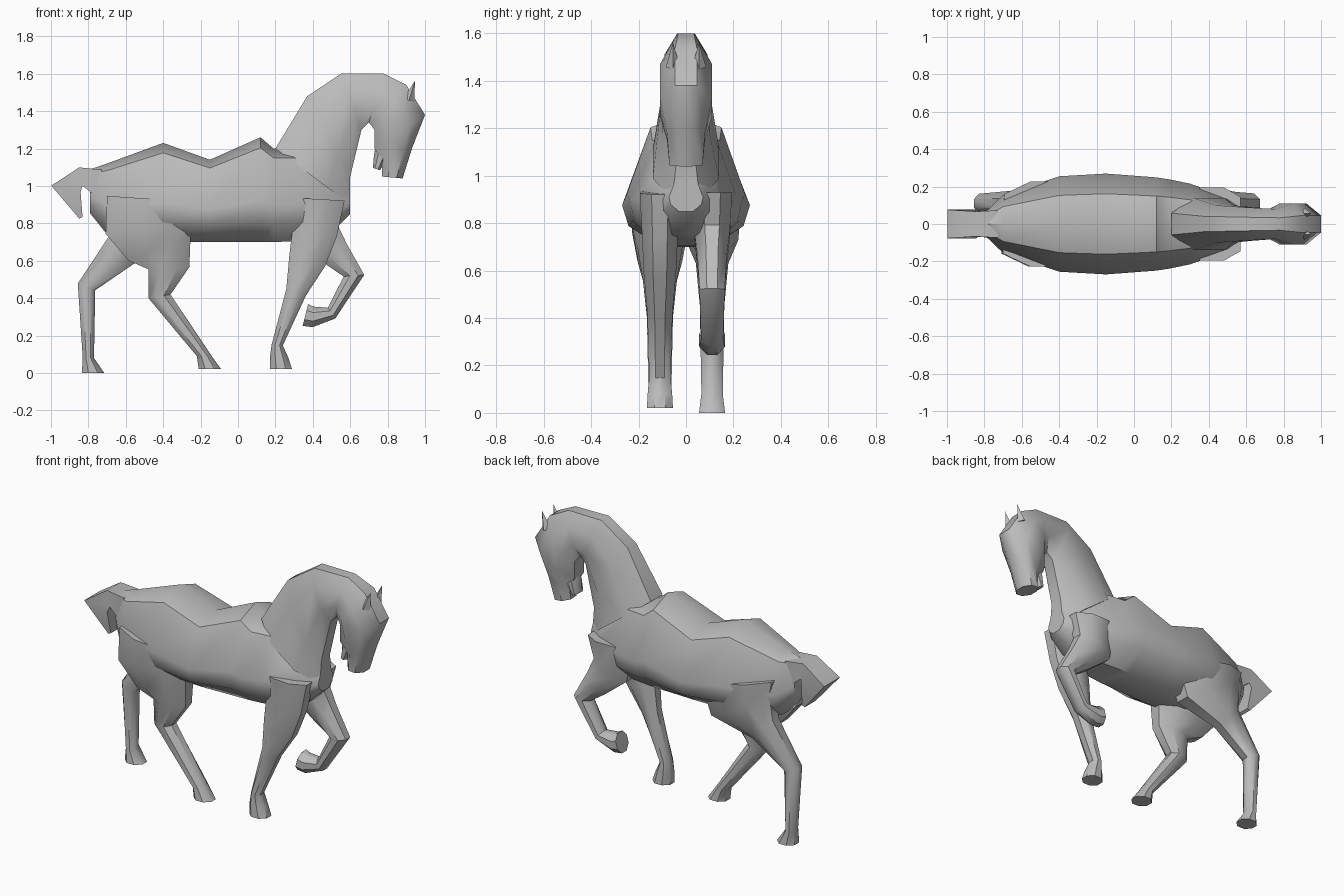
import bpy
import bmesh
import math
from mathutils import Matrix, Vector

if "Cube" in bpy.data.objects:
    bpy.data.objects.remove(bpy.data.objects["Cube"], do_unlink=True)


def make_material(name, colour):
    material = bpy.data.materials.new(name)
    material.use_nodes = True
    material.diffuse_color = colour
    shader = next(node for node in material.node_tree.nodes if node.type == "BSDF_PRINCIPLED")
    shader.inputs["Base Color"].default_value = colour
    return material


GREY = make_material("plain grey", (.5, .5, .5, 1))
SHARP_ANGLE = math.radians(40)
HOOF_LEVEL = .1


def polygon_section(sides):
    """Even-sided polygon as (fraction across the ring, share of half width)."""
    step = math.tau / sides
    reach = math.cos(step / 2)
    angles = [step * (index + .5) for index in range(sides)]
    return [(.5 - math.cos(angle) / reach / 2, math.sin(angle) / reach) for angle in angles]


def barrel_section():
    """Egg-shaped trunk section with a ridged back and a flat belly."""
    half = [(.1, .6), (.6, 1), (.8, .9), (1, .4)]
    mirrored = [(across, -share) for across, share in reversed(half)]
    return [(0, 0)] + half + mirrored


def finish(name, bm):
    """Turn a bmesh into a shaded, coloured object."""
    bmesh.ops.recalc_face_normals(bm, faces=bm.faces)
    mesh = bpy.data.meshes.new(name)
    bm.to_mesh(mesh)
    bm.free()
    mesh.materials.append(GREY)
    mesh.shade_smooth()
    mesh.set_sharp_from_angle(angle=SHARP_ANGLE)
    part = bpy.data.objects.new(name, mesh)
    bpy.context.scene.collection.objects.link(part)


def loft(name, section, rings, centre_y=0):
    """Skin rings given as (edge x, edge z, other edge x, other edge z, half width)."""
    bm = bmesh.new()
    loops = []
    for start_x, start_z, end_x, end_z, half_width in rings:
        start = Vector((start_x, centre_y, start_z))
        end = Vector((end_x, centre_y, end_z))
        sideways = Vector((0, half_width, 0))
        loops.append([bm.verts.new(start.lerp(end, across) + sideways * share)
                      for across, share in section])
    for lower, upper in zip(loops, loops[1:]):
        for index in range(len(section)):
            before = index - 1
            bm.faces.new((lower[before], lower[index], upper[index], upper[before]))
    bm.faces.new(loops[0])
    bm.faces.new(loops[-1])
    finish(name, bm)


def limb(name, joints, centre_y=0, sides=8, girth=.035):
    """Loft along joints (x, z, radius), mitring each bend and laying hooves flat."""
    points = [Vector((x, z)) for x, z, radius in joints]
    directions = [(after - before).normalized() for before, after in zip(points, points[1:])]
    incoming = [directions[0]] + directions
    outgoing = directions + [directions[-1]]
    rings = []
    for point, joint, arriving, leaving in zip(points, joints, incoming, outgoing):
        heading = (arriving + leaving).normalized()
        if point.y < HOOF_LEVEL:
            heading = Vector((0, -1))
        radius = joint[-1]
        across = Vector((-heading.y, heading.x)) * radius
        rings.append((*(point - across), *(point + across), girth + radius / 3))
    loft(name, polygon_section(sides), rings, centre_y)


def trunk_ring(x, top):
    """Trunk narrows elliptically and the belly lifts towards chest and rump."""
    middle = -.2
    length = .83 if x > middle else .61
    offset = (x - middle) / length
    half_width = .27 * math.sqrt(1 - offset ** 2)
    belly = .7 + .2 * offset ** 8
    return x, top, x, belly, half_width


# Trunk: the back line from tail root over croup, saddle and withers to the chest
back_line = [(-.79, 1.09), (-.7, 1.12), (-.4, 1.23), (-.15, 1.14),
             (.12, 1.26), (.19, 1.2), (.3, 1.2), (.5, 1.1), (.6, 1)]
loft("trunk", barrel_section(), [trunk_ring(x, top) for x, top in back_line])

# Arched neck rising to the poll, then the head dropping to the muzzle
loft("neck_and_head", polygon_section(8), [
    (.2, 1.2, .6, .9, .14),
    (.37, 1.48, .6, 1.05, .1),
    (.55, 1.6, .66, 1.3, .09),
    (.78, 1.6, .7, 1.34, .08),
    (.9, 1.54, .73, 1.3, .11),
    (1, 1.38, .73, 1.2, .11),
    (.93, 1.2, .77, 1.13, .08),
    (.88, 1.04, .77, 1.05, .07),
])
limb("lower_jaw", [(.79, 1.25, .05), (.76, 1.15, .035), (.74, 1.09, .02)])

# Pointed ears
for label, side in (("left", 1), ("right", -1)):
    bm = bmesh.new()
    place = Matrix.Translation((.93, side * .055, 1.51)) @ Matrix.Rotation(.3, 4, "Y")
    bmesh.ops.create_cone(bm, cap_ends=True, segments=4, radius1=.03, radius2=0,
                          depth=.11, matrix=place)
    finish(label + "_ear", bm)

# Short wedge tail
limb("tail", [(-.75, 1.02, .07), (-.84, 1.05, .05), (-.92, .985, .08), (-.84, .83, .01)],
     sides=4, girth=.05)

# Hind legs: one reaching forward, one pushing back
limb("forward_hind_leg", [
    (-.45, .93, .25), (-.46, .78, .25), (-.42, .67, .18), (-.37, .56, .11),
    (-.42, .41, .06), (-.18, .09, .04), (-.15, .02, .06),
], centre_y=-.11)
limb("rear_hind_leg", [
    (-.45, .93, .25), (-.48, .78, .23), (-.62, .66, .1),
    (-.81, .46, .05), (-.8, .08, .03), (-.775, 0, .06),
], centre_y=.11)

# Front legs: one standing, one raised with the knee folded
limb("standing_front_leg", [
    (.42, .93, .15), (.41, .75, .12), (.37, .6, .1), (.31, .43, .055),
    (.21, .15, .03), (.22, .08, .05), (.23, .02, .06),
], centre_y=-.11)
limb("raised_front_leg", [
    (.42, .93, .15), (.42, .75, .12), (.52, .64, .08), (.62, .52, .055),
    (.5, .32, .035), (.4, .3, .055), (.36, .31, .06),
], centre_y=.11)
